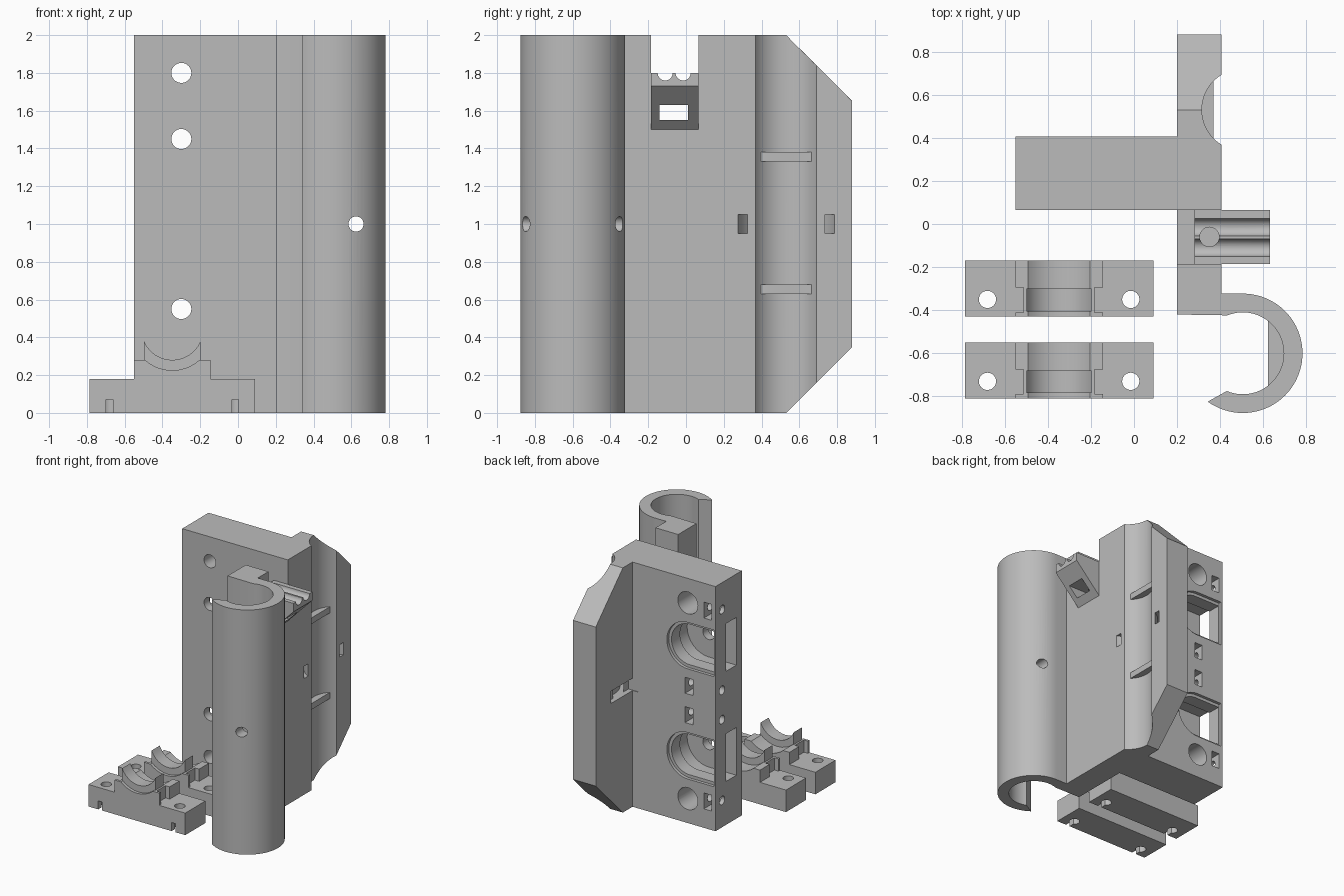
import bpy, bmesh
from math import cos, sin, radians
from mathutils import Vector

if "Cube" in bpy.data.objects:
    bpy.data.objects.remove(bpy.data.objects["Cube"])

grey = bpy.data.materials.new("plain grey")
grey.use_nodes = True
grey.diffuse_color = (0.5, 0.5, 0.5, 1)
grey.node_tree.nodes["Principled BSDF"].inputs["Base Color"].default_value = (0.5, 0.5, 0.5, 1)


def arc(cx, cy, r, a, b, n=24):
    return [(cx + r * cos(radians(a + (b - a) * i / n)),
             cy + r * sin(radians(a + (b - a) * i / n))) for i in range(n + 1)]


def prism(name, pts, axis, lo, hi):
    """Extrude a 2D outline along an axis; the outline uses the other two axes in order."""
    place = {"x": lambda u, v: (lo, u, v), "y": lambda u, v: (u, lo, v),
             "z": lambda u, v: (u, v, lo)}[axis]
    bm = bmesh.new()
    face = bm.faces.new([bm.verts.new(place(u, v)) for u, v in pts])
    new = bmesh.ops.extrude_face_region(bm, geom=[face])["geom"]
    step = Vector([(hi - lo) * (axis == a) for a in "xyz"])
    bmesh.ops.translate(bm, vec=step, verts=[g for g in new if isinstance(g, bmesh.types.BMVert)])
    bmesh.ops.recalc_face_normals(bm, faces=bm.faces)
    mesh = bpy.data.meshes.new(name)
    bm.to_mesh(mesh)
    bm.free()
    mesh.materials.append(grey)
    ob = bpy.data.objects.new(name, mesh)
    bpy.context.collection.objects.link(ob)
    return ob


def box(name, x0, x1, y0, y1, z0, z1):
    return prism(name, [(x0, y0), (x1, y0), (x1, y1), (x0, y1)], "z", z0, z1)


def rod(name, u, v, r, axis, lo, hi):
    return prism(name, arc(u, v, r, 0, 360, 32)[:-1], axis, lo, hi)


def activate(ob):
    bpy.ops.object.select_all(action="DESELECT")
    ob.select_set(True)
    bpy.context.view_layer.objects.active = ob


def combine(ob, others, operation="DIFFERENCE"):
    activate(ob)
    for other in others:
        mod = ob.modifiers.new("combine", "BOOLEAN")
        mod.operation, mod.solver, mod.object = operation, "EXACT", other
        bpy.ops.object.modifier_apply(modifier=mod.name)
        bpy.data.objects.remove(other)


def smooth(ob):
    activate(ob)
    bpy.ops.object.shade_smooth_by_angle(angle=radians(25))


# Main carriage: plate, wall, open tube and rod groove in one outline
RX, TY, GY = 0.505, -0.6, 0.53
outline = [(-0.55, 0.065), (0.2, 0.065), (0.2, -0.42)]
outline += arc(RX, TY, 0.19, 112, -113, 48)
outline += arc(RX, TY, 0.277, -126, 90, 48)
outline += [(0.405, -0.323)] + arc(RX, GY, 0.19, 238.3, 121.7)
outline += [(0.405, 0.88), (0.2, 0.88), (0.2, 0.405), (-0.55, 0.405)]
body = prism("carriage_body", outline, "z", 0, 2)

# Chamfered wall corners, clamp notch, tube cross hole
cuts = [prism("cut", [(0.43, 1 + s * 1.1), (0.98, 1 + s * 0.55), (0.98, 1 + s * 1.1)], "x", 0.1, 0.6)
        for s in (1, -1)]
cuts += [box("cut", 0.1, 0.5, -0.185, 0.0649, 1.5, 2.1),
         rod("cut", 0.625, 1, 0.04, "y", -1, -0.2)]

# Strap channel curving behind the rod groove
band = arc(RX, GY, 0.274, 90, 270, 32) + arc(RX, GY, 0.228, 270, 90, 32)
cuts += [prism("cut", band, "z", 0.95, 1.05), box("cut", 0.15, 0.24, 0.4, 0.68, 0.95, 1.05)]


def pocket(z, r, x_end, y0, y1):
    return prism("cut", [(x_end, z - r)] + arc(-0.3, z, r, -90, 90) + [(x_end, z + r)], "y", y0, y1)


# Plate features, mirrored about mid height
for s in (1, -1):
    hi, mid = 1 + s * 0.8, 1 + s * 0.45
    cuts += [rod("cut", -0.3, hi, 0.053, "y", 0, 0.5), rod("cut", -0.3, mid, 0.053, "y", 0, 0.5),
             rod("cut", -0.3, hi, 0.09, "y", 0.2, 0.5),
             pocket(mid, 0.19, -0.535, 0.38, 0.5), pocket(mid, 0.165, -0.53, 0.14, 0.5),
             pocket(mid, 0.195, -0.6, 0.135, 0.27)]
    # Edge screw holes with nut slots
    for x, z in ((-0.48, 1 + s * 0.78), (-0.31, 1 + s * 0.12)):
        cuts += [rod("cut", 0.32, z, 0.035, "x", -0.6, x + 0.08),
                 box("cut", x - 0.035, x + 0.035, 0.25, 0.5, z - 0.065, z + 0.065)]
combine(body, cuts)
smooth(body)

# Rod ribs in the groove and in the tube
for i, z in enumerate((0.63, 1.33)):
    smooth(prism(f"groove_rib_{i + 1}", arc(RX, GY, 0.195, 134, 226), "z", z, z + 0.05))
    smooth(prism(f"tube_rib_{i + 1}", arc(RX, TY, 0.195, -53, 53), "z", z, z + 0.05))

# Belt clamp with sloped underside
clamp = prism("belt_clamp", [(0.2, 1.5), (0.405, 1.5), (0.63, 1.73), (0.63, 1.8), (0.28, 1.8),
                             (0.28, 1.73), (0.2, 1.73)], "y", -0.185, 0.065)
combine(clamp, [rod("cut", -0.11, 1.8, 0.04, "x", 0.25, 0.7),
                rod("cut", -0.015, 1.8, 0.04, "x", 0.25, 0.7),
                rod("cut", 0.35, -0.06, 0.045, "z", 1.6, 1.9),
                box("cut", 0.1, 0.7, -0.14, 0.01, 1.55, 1.63)])
smooth(clamp)

# Two loose bearing caps
CX, CZ = -0.348, 0.4425
for i, y in enumerate((-0.43, -0.81)):
    cap = box(f"bearing_cap_{i + 1}", -0.785, 0.09, y, y + 0.26, 0, 0.18)
    # Raised middle: low block, then a tall saddle between its posts
    block = box("block", -0.55, -0.145, y, y + 0.26, 0.1, 0.28)
    combine(block, [rod("cut", CX, CZ, 0.2175, "y", y - 0.1, y + 0.4)]
            + [box("cut", CX + s * 0.17 - 0.025 + s * 0.02, CX + s * 0.17 + 0.025 + s * 0.02,
                   y + 0.02, y + 0.135, 0.18, 0.4) for s in (1, -1)])
    saddle = box("saddle", -0.498, -0.198, y + 0.025, y + 0.13, 0.1, 0.38)
    combine(saddle, [rod("cut", CX, CZ, 0.1625, "y", y - 0.1, y + 0.4)])
    combine(cap, [block, saddle], "UNION")
    for x in (-0.68, -0.015):
        combine(cap, [rod("cut", x, y + 0.08, 0.04, "z", -0.1, 0.3),
                      box("cut", x - 0.018, x + 0.018, y - 0.1, y + 0.08, -0.1, 0.07)])
    smooth(cap)
